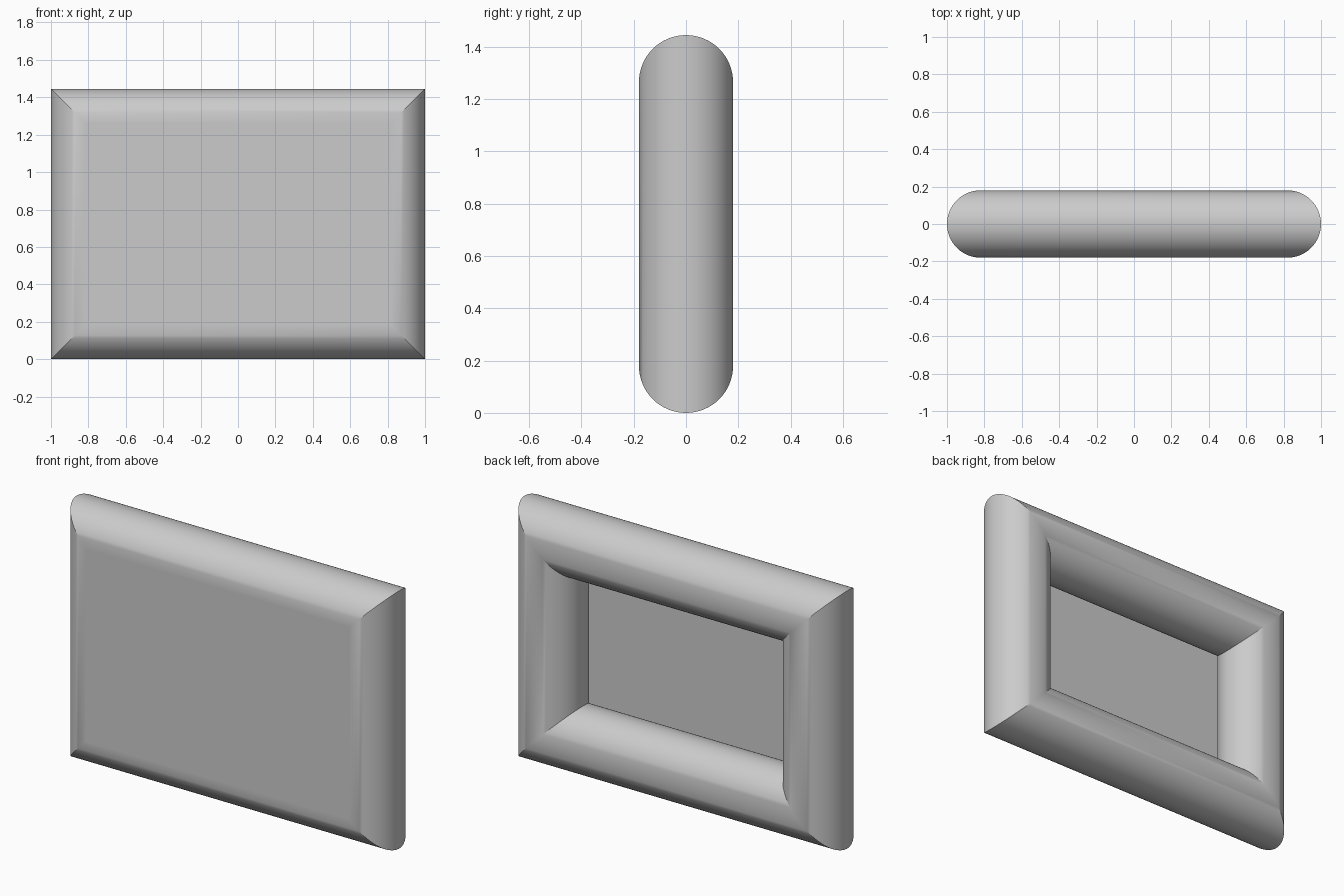
import bpy, bmesh
from math import sin, cos, pi, radians

if "Cube" in bpy.data.objects:
    bpy.data.objects.remove(bpy.data.objects["Cube"])

HALF_W, HEIGHT, R, SEG = 1.0, 1.445, 0.18, 64


def ring_at(inset, y):
    """Rectangle corners, pulled in from the outer outline."""
    x, z0, z1 = HALF_W - inset, inset, HEIGHT - inset
    return [(-x, y, z0), (x, y, z0), (x, y, z1), (-x, y, z1)]


def finish(name, bm):
    bmesh.ops.recalc_face_normals(bm, faces=bm.faces)
    mesh = bpy.data.meshes.new(name)
    bm.to_mesh(mesh)
    bm.free()
    ob = bpy.data.objects.new(name, mesh)
    bpy.context.collection.objects.link(ob)
    return ob


# Round tube frame with mitred corners: one rectangular loop per profile point
bm = bmesh.new()
loops = []
for i in range(SEG):
    a = 2 * pi * i / SEG
    loops.append([bm.verts.new(p) for p in ring_at(R - R * cos(a), R * sin(a))])
for i in range(SEG):
    a, b = loops[i], loops[(i + 1) % SEG]
    for j in range(4):
        k = (j + 1) % 4
        bm.faces.new((a[j], a[k], b[k], b[j]))
frame = finish("frame", bm)
bpy.context.view_layer.objects.active = frame
frame.select_set(True)
bpy.ops.object.shade_smooth_by_angle(angle=radians(20))

# Flat front panel, tangent to the front of the tubes
bm = bmesh.new()
bm.faces.new([bm.verts.new(p) for p in ring_at(R, -R)])
panel = finish("front_panel", bm)
if panel.data.polygons[0].normal.y > 0:
    panel.data.flip_normals()
